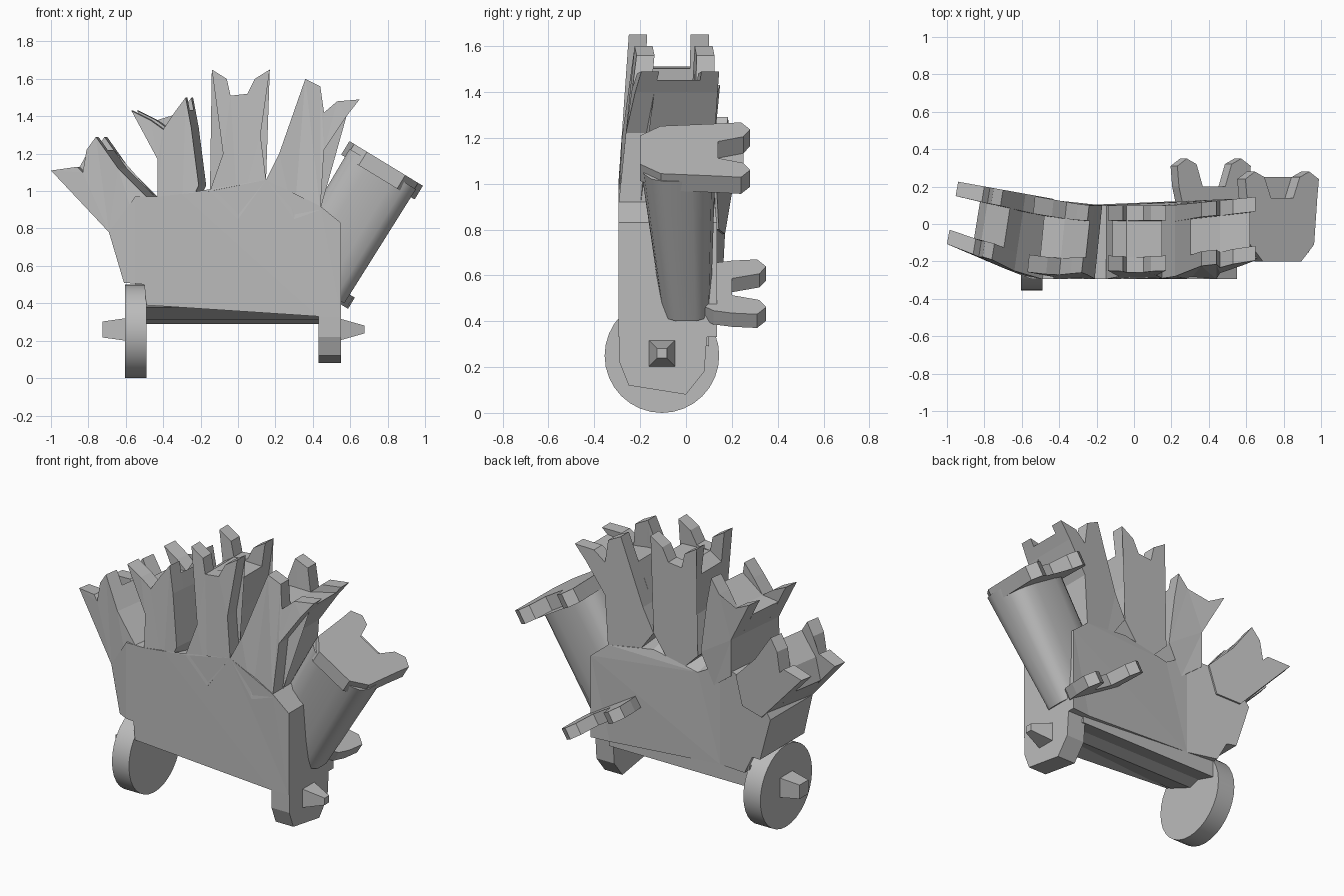
import bpy, bmesh, math
from mathutils import Matrix, Vector

old = bpy.data.objects.get("Cube")
if old:
    bpy.data.objects.remove(old, do_unlink=True)

GREY = (0.5, 0.5, 0.5, 1)
stone = bpy.data.materials.new("plain grey")
stone.use_nodes = True
stone.diffuse_color = GREY
stone.node_tree.nodes["Principled BSDF"].inputs["Base Color"].default_value = GREY


def finish(name, bm, smooth=False):
    bmesh.ops.recalc_face_normals(bm, faces=bm.faces)
    mesh = bpy.data.meshes.new(name)
    bm.to_mesh(mesh)
    bm.free()
    mesh.materials.append(stone)
    obj = bpy.data.objects.new(name, mesh)
    bpy.context.collection.objects.link(obj)
    if smooth:
        bpy.ops.object.select_all(action='DESELECT')
        obj.select_set(True)
        bpy.context.view_layer.objects.active = obj
        bpy.ops.object.shade_smooth_by_angle(angle=math.radians(40))
    return obj


def loft(bm, ring_a, ring_b):
    """Closed solid between two matching rings of points."""
    a = [bm.verts.new(p) for p in ring_a]
    b = [bm.verts.new(p) for p in ring_b]
    n = len(a)
    faces = [bm.faces.new(a), bm.faces.new(b[::-1])]
    for i in range(n):
        j = (i + 1) % n
        faces.append(bm.faces.new((a[j], a[i], b[i], b[j])))
    bmesh.ops.triangulate(bm, faces=[f for f in faces if len(f.verts) > 4])


# Curved front and back surfaces of the castle wall
def front_y(x, z):
    up = max(0, z - 1)
    return -0.295 + 0.4 * max(0, -0.55 - x) + 0.07 * up + 0.3 * up * max(0, x - 0.2)


def back_y(x, z):
    return 0.1 + 0.18 * max(0, -0.3 - x) + 0.1 * max(0, x - 0.2)


def slab(bm, outline, t0=0, t1=1, shift=0, sink=0):
    """Front outline carried from depth fraction t0 to t1 of the wall."""
    def ring(t):
        return [(x + shift * t, front_y(x, z) * (1 - t) + back_y(x, z) * t,
                 z - (sink * t if z > .99 else 0)) for x, z in outline]
    loft(bm, ring(t0), ring(t1))


def side_prism(name, outline, x0, x1):
    bm = bmesh.new()
    loft(bm, [(x0, y, z) for y, z in outline], [(x1, y, z) for y, z in outline])
    return finish(name, bm)


# Castle wall: wing, shoulder and main stretch, lower behind between the towers
bm = bmesh.new()
slab(bm, [(-.61, .51), (-.55, .505), (-.55, .97), (-.69, .78)])
slab(bm, [(-.55, .505), (-.49, .5), (-.49, .39), (-.3, .378), (-.3, .985), (-.43, .97), (-.55, .97)])
slab(bm, [(-.3, .378), (.43, .33), (.55, .33), (.55, .83), (.44, .92), (.15, 1.06),
          (-.15, 1.0), (-.3, .985)], sink=.1)
finish("castle_wall", bm)


# Fanned towers, each with four corner battlements
def tower(name, left, crown, right, shift):
    bm = bmesh.new()
    for t0, t1 in ((0, .23), (.77, 1)):
        slab(bm, left + crown + right, t0, t1, shift)
    tip_l, valley, tip_r = crown[0], crown[2], crown[-1]

    def drop(tip, base):
        return tuple(Vector(tip).lerp(Vector(base), 0.42))
    slab(bm, left + [drop(tip_l, left[-1]), valley, drop(tip_r, right[0])] + right,
         .23, .77, shift)
    finish(name, bm)


tower("outer_right_tower", [(-.54, .8), (-.69, .78)],
      [(-1, 1.11), (-.86, 1.13), (-.83, 1.1), (-.81, 1.22), (-.76, 1.29)],
      [(-.64, 1.12), (-.49, .97)], .06)
tower("inner_right_tower", [(-.3, .85), (-.43, .95), (-.43, 1.17)],
      [(-.57, 1.43), (-.47, 1.38), (-.4, 1.33), (-.34, 1.42), (-.28, 1.5)],
      [(-.25, 1.34), (-.21, 1.03)], .04)
tower("middle_tower", [(0, .85), (-.15, 1.0), (-.08, 1.2)],
      [(-.14, 1.65), (-.06, 1.6), (-.04, 1.51), (.05, 1.52), (.09, 1.6), (.17, 1.65)],
      [(.12, 1.3), (.15, 1.06)], 0)
tower("left_tower", [(.3, .85), (.15, 1.06), (.22, 1.2)],
      [(.36, 1.6), (.44, 1.56), (.46, 1.42), (.53, 1.48), (.65, 1.49)],
      [(.58, 1.4), (.46, 1.22), (.44, .9)], 0)

# Underside beam and blocky left foot
side_prism("axle_beam", [(-.27, .38), (-.1, .31), (-.03, .33), (.1, .29), (.1, .42)], -.5, .45)
side_prism("left_foot", [(-.29, .45), (-.29, .22), (-.25, .12), (0, .08), (.08, .18), (.1, .45)],
           .43, .55)

# Round wheel on the right side
bm = bmesh.new()
place = Matrix.Translation((-.547, -.105, .25)) @ Matrix.Rotation(math.pi / 2, 4, 'Y')
bmesh.ops.create_cone(bm, cap_ends=True, segments=32, radius1=.25, radius2=.25,
                      depth=.115, matrix=place)
finish("right_wheel", bm, True)

# Tapered square axle ends
for name, x, turn, tip in (("right_hub", -.65, -1, .06), ("left_hub", .6, 1, .03)):
    bm = bmesh.new()
    place = (Matrix.Translation((x, -.105, .26)) @ Matrix.Rotation(turn * math.pi / 2, 4, 'Y')
             @ Matrix.Rotation(math.pi / 4, 4, 'Z'))
    bmesh.ops.create_cone(bm, cap_ends=True, segments=4, radius1=.09, radius2=tip,
                          depth=.15, matrix=place)
    finish(name, bm)

# Leaning side column, built in its own axes: across, depth, along
ALONG = Vector((.52, 0, .854))
ACROSS = Vector((.854, 0, -.52))
BASE = Vector((.41, 0, .52))


def lean(u, y, w):
    return BASE + ACROSS * u + ALONG * w + Vector((0, y, 0))


def rounded_ring(half, y_mid, y_half, w):
    ring = []
    for i in range(16):
        a = math.tau * (i + .5) / 16
        c, s = math.cos(a), math.sin(a)
        ring.append(lean(half * math.copysign(abs(c) ** .6, c),
                         y_mid + y_half * math.copysign(abs(s) ** .6, s), w))
    return ring


bm = bmesh.new()
loft(bm, rounded_ring(.2, 0, .11, -.02), rounded_ring(.21, -.035, .165, .7))
finish("leaning_column", bm, True)


# Column end plates with battlements pointing backwards
def end_plate(name, y0, y1, y2, w0, w1):
    bm = bmesh.new()

    def ring(w):
        half = [(.12, y0), (.2, y0 + .09), (.22, y1), (.23, y2 - .04), (.17, y2),
                (.11, y2 - .03), (.07, y1)]
        pts = half + [(-u, y) for u, y in reversed(half)]
        return [lean(u, y, w) for u, y in pts]
    loft(bm, ring(w0), ring(w1))
    finish(name, bm)


end_plate("column_top_plate", -.2, .14, .28, .65, .735)
end_plate("column_base_plate", .03, .2, .35, -.035, .035)
